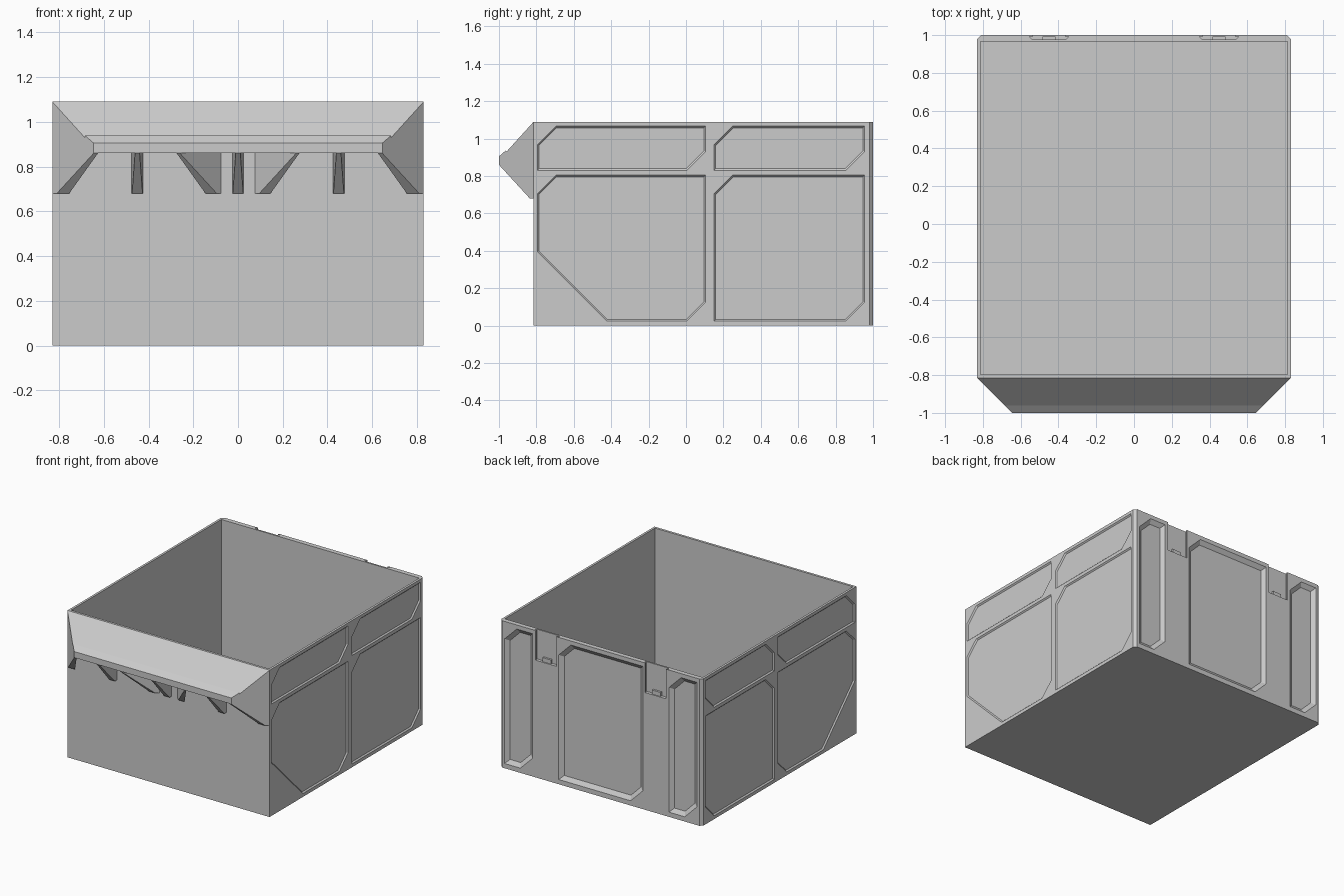
import bpy, bmesh
from mathutils import Vector

if "Cube" in bpy.data.objects:
    bpy.data.objects.remove(bpy.data.objects["Cube"])

W, YF, YB, H = 0.83, -0.815, 1.0, 1.09   # half width, front, back, height


def loft(bm, a, b):
    """Closed solid between two matching point loops."""
    va = [bm.verts.new(p) for p in a]
    vb = [bm.verts.new(p) for p in b]
    n = len(va)
    fs = [bm.faces.new(va), bm.faces.new(vb[::-1])]
    for i in range(n):
        j = (i + 1) % n
        fs.append(bm.faces.new((va[j], va[i], vb[i], vb[j])))
    bmesh.ops.recalc_face_normals(bm, faces=fs)


def make(name, bm):
    me = bpy.data.meshes.new(name)
    bmesh.ops.recalc_face_normals(bm, faces=bm.faces)
    bm.to_mesh(me)
    bm.free()
    ob = bpy.data.objects.new(name, me)
    bpy.context.collection.objects.link(ob)
    return ob


def inset(poly, d):
    """Offset a convex counter-clockwise 2D polygon inwards by d."""
    out, n = [], len(poly)
    for i in range(n):
        p0, p1, p2 = (Vector(poly[k % n]) for k in (i - 1, i, i + 1))
        e1, e2 = (p1 - p0).normalized(), (p2 - p1).normalized()
        n1, n2 = Vector((-e1.y, e1.x)), Vector((-e2.y, e2.x))
        out.append(p1 + (n1 + n2) * d / (1 + n1.dot(n2)))
    return out


def panel(u0, u1, v0, v1, c=0.1, corner=None):
    """Panel outline with cut top-left and bottom-right corners."""
    low_left = [(u0, v0 + corner), (u0 + corner, v0)] if corner else [(u0, v0)]
    return low_left + [(u1 - c, v0), (u1, v0 + c), (u1, v1), (u0 + c, v1), (u0, v1 - c)]


def pocket(bm, poly, place, depth, slope):
    """Recess cutter with sloping walls; place(u, v, d) maps depth d into the wall."""
    e = 0.01
    loft(bm, [place(u, v, -e) for u, v in inset(poly, -e * slope / depth)],
         [place(u, v, depth) for u, v in inset(poly, slope)])


# Bin body with chamfered back corners
c = 0.02
plan = [(-W, YF), (W, YF), (W, YB - c), (W - c, YB), (c - W, YB), (-W, YB - c)]
bm = bmesh.new()
loft(bm, [(x, y, 0) for x, y in plan], [(x, y, H) for x, y in plan])
body = make("bin_body", bm)

# Cutters: cavity, side pockets, back pockets, hook slots
bm = bmesh.new()
hole = [(-0.813, -0.797), (0.813, -0.797), (0.813, 0.965), (-0.813, 0.965)]
loft(bm, [(x, y, 0.025) for x, y in hole], [(x, y, H + 0.1) for x, y in hole])
sides = [panel(-0.795, 0.105, 0.83, 1.067), panel(0.15, 0.955, 0.83, 1.067),
         panel(-0.795, 0.105, 0.025, 0.805, corner=0.37), panel(0.15, 0.955, 0.025, 0.805)]
for s in (-1, 1):
    for p in sides:
        pocket(bm, p, lambda u, v, d: (s * (W - d), u, v), 0.009, 0.009)
for u0, u1 in ((-0.79, -0.56), (-0.345, 0.345), (0.56, 0.79)):
    pocket(bm, panel(u0, u1, 0.035, 1.06), lambda u, v, d: (-u, YB - d, v), 0.022, 0.03)
for cx in (-0.45, 0.45):
    slot = [(cx - 0.085, 1.02), (cx - 0.085, 0.992), (cx - 0.105, 0.992), (cx - 0.09, 0.977),
            (cx + 0.09, 0.977), (cx + 0.105, 0.992), (cx + 0.085, 0.992), (cx + 0.085, 1.02)]
    loft(bm, [(x, y, 0.87) for x, y in slot], [(x, y, H + 0.1) for x, y in slot])
cutter = make("bin_cutter", bm)
cutter.hide_render = True

mod = body.modifiers.new("recesses", 'BOOLEAN')
mod.operation, mod.solver, mod.object = 'DIFFERENCE', 'EXACT', cutter
bpy.context.view_layer.objects.active = body
bpy.ops.object.modifier_apply(modifier=mod.name)
bpy.data.objects.remove(cutter)

# Hook tongues at the bottom of the slots
bm = bmesh.new()
for cx in (-0.45, 0.45):
    tongue = [(cx - 0.035, 0.975), (cx + 0.035, 0.975), (cx + 0.035, 0.992), (cx - 0.035, 0.992)]
    loft(bm, [(x, y, 0.865) for x, y in tongue], [(x, y, 0.9) for x, y in tongue])
make("slot_tongues", bm)


def rib(bm, profile, lo, hi):
    """Solid from a (y, z) profile; lo/hi give x from distance t ahead of the wall."""
    loft(bm, [(lo(YF - y), y, z) for y, z in profile], [(hi(YF - y), y, z) for y, z in profile])


# Front lip: sloping mitred hood
bm = bmesh.new()
hood = [(YF, H), (-0.96, 0.93), (-0.962, 0.938), (-1, 0.905), (-1, 0.86), (-0.975, 0.86), (YF, 1.03)]
rib(bm, hood, lambda t: t - W, lambda t: W - t)
make("front_lip", bm)

# Mitred end plates and diagonal gussets, mirrored
plate = [(YF, 0.68), (YF, 1.07), (-0.995, 0.89), (-1, 0.86), (-0.835, 0.68)]
bm_end, bm_diag = bmesh.new(), bmesh.new()
for s in (-1, 1):
    rib(bm_end, plate, lambda t: s * (0.77 - 0.78 * t), lambda t: s * (W - t))
    rib(bm_diag, plate, lambda t: s * (0.075 + t), lambda t: s * (0.13 + 0.78 * t))
make("lip_end_plates", bm_end)
make("lip_diagonal_gussets", bm_diag)

# Straight ribs below the lip
bm = bmesh.new()
for cx in (-0.45, 0, 0.45):
    rib(bm, plate, lambda t: cx - 0.025 + 0.08 * t, lambda t: cx + 0.025 - 0.08 * t)
make("lip_straight_ribs", bm)
